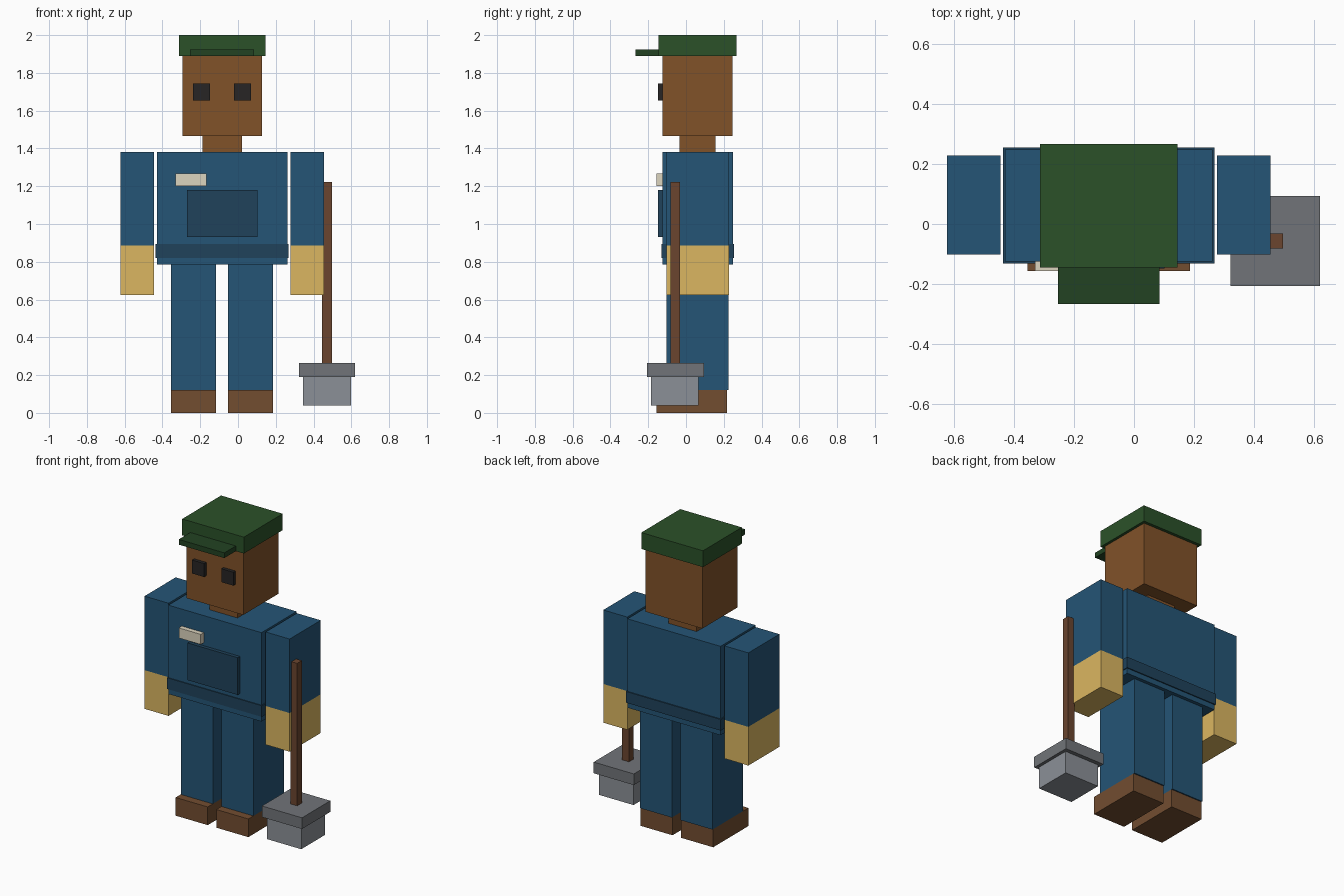
import bpy

if "Cube" in bpy.data.objects:
    bpy.data.objects.remove(bpy.data.objects["Cube"])

COLOURS = {
    "blue": (0.018, 0.09, 0.18), "dark_blue": (0.014, 0.055, 0.105),
    "skin": (0.22, 0.085, 0.022), "green": (0.024, 0.083, 0.022),
    "dark_green": (0.016, 0.055, 0.016), "black": (0.02, 0.018, 0.018),
    "cream": (0.72, 0.66, 0.52), "yellow": (0.71, 0.47, 0.12),
    "brown": (0.17, 0.075, 0.03), "wood": (0.145, 0.06, 0.028),
    "grey": (0.26, 0.28, 0.31), "dark_grey": (0.165, 0.175, 0.19),
}
MATS = {}
for key, rgb in COLOURS.items():
    MATS[key] = bpy.data.materials.new(key)
    MATS[key].diffuse_color = (*rgb, 1)


def box(name, colour, x, y, z):
    """Box from (min, max) ranges on each axis."""
    centre = [(r[0] + r[1]) / 2 for r in (x, y, z)]
    bpy.ops.mesh.primitive_cube_add(size=1, location=centre)
    ob = bpy.context.object
    ob.name = name
    ob.scale = [r[1] - r[0] for r in (x, y, z)]
    bpy.ops.object.transform_apply(location=False, rotation=False, scale=True)
    ob.data.materials.append(MATS[colour])


MID = -0.084  # the figure's own centre line


def span(half, centre=MID):
    return (centre - half, centre + half)


# Head, neck and cap
box("head", "skin", span(0.211), (-0.125, 0.247), (1.465, 1.89))
box("neck", "skin", span(0.105), (-0.035, 0.157), (1.38, 1.467))
box("cap", "green", span(0.229), (-0.145, 0.267), (1.89, 2.0))
box("cap_brim", "dark_green", span(0.169), (-0.267, -0.14), (1.89, 1.925))

# Torso, belt, pocket and badge
box("torso", "blue", span(0.346), (-0.125, 0.248), (0.785, 1.382))
box("belt", "dark_blue", span(0.352), (-0.131, 0.255), (0.82, 0.895))
box("chest_pocket", "dark_blue", span(0.186), (-0.149, -0.12), (0.93, 1.18))
box("badge", "cream", (-0.33, -0.167), (-0.157, -0.12), (1.2, 1.268))

# Mirrored parts: eyes, arms, gloves, legs, boots
for label, s in (("right", -1), ("left", 1)):
    box(label + "_eye", "black", span(0.045, MID + s * 0.109), (-0.148, -0.12), (1.655, 1.745))
    arm = span(0.089, MID + s * 0.45)
    box(label + "_arm", "blue", arm, (-0.102, 0.228), (0.885, 1.382))
    box(label + "_glove", "yellow", arm, (-0.102, 0.228), (0.625, 0.885))
    leg = span(0.119, MID + s * 0.151)
    box(label + "_leg", "blue", leg, (-0.102, 0.225), (0.122, 0.785))
    box(label + "_boot", "brown", leg, (-0.156, 0.217), (0.0, 0.122))

# Plunger-like tool beside the left hand
box("tool_handle", "wood", (0.446, 0.497), (-0.082, -0.032), (0.26, 1.222))
box("tool_collar", "dark_grey", (0.322, 0.62), (-0.206, 0.094), (0.19, 0.265))
box("tool_head", "grey", (0.343, 0.599), (-0.184, 0.067), (0.04, 0.19))

for m in bpy.data.materials:
    if m.users and not m.is_grease_pencil:
        m.use_nodes = True
        m.node_tree.nodes["Principled BSDF"].inputs["Base Color"].default_value = m.diffuse_color
